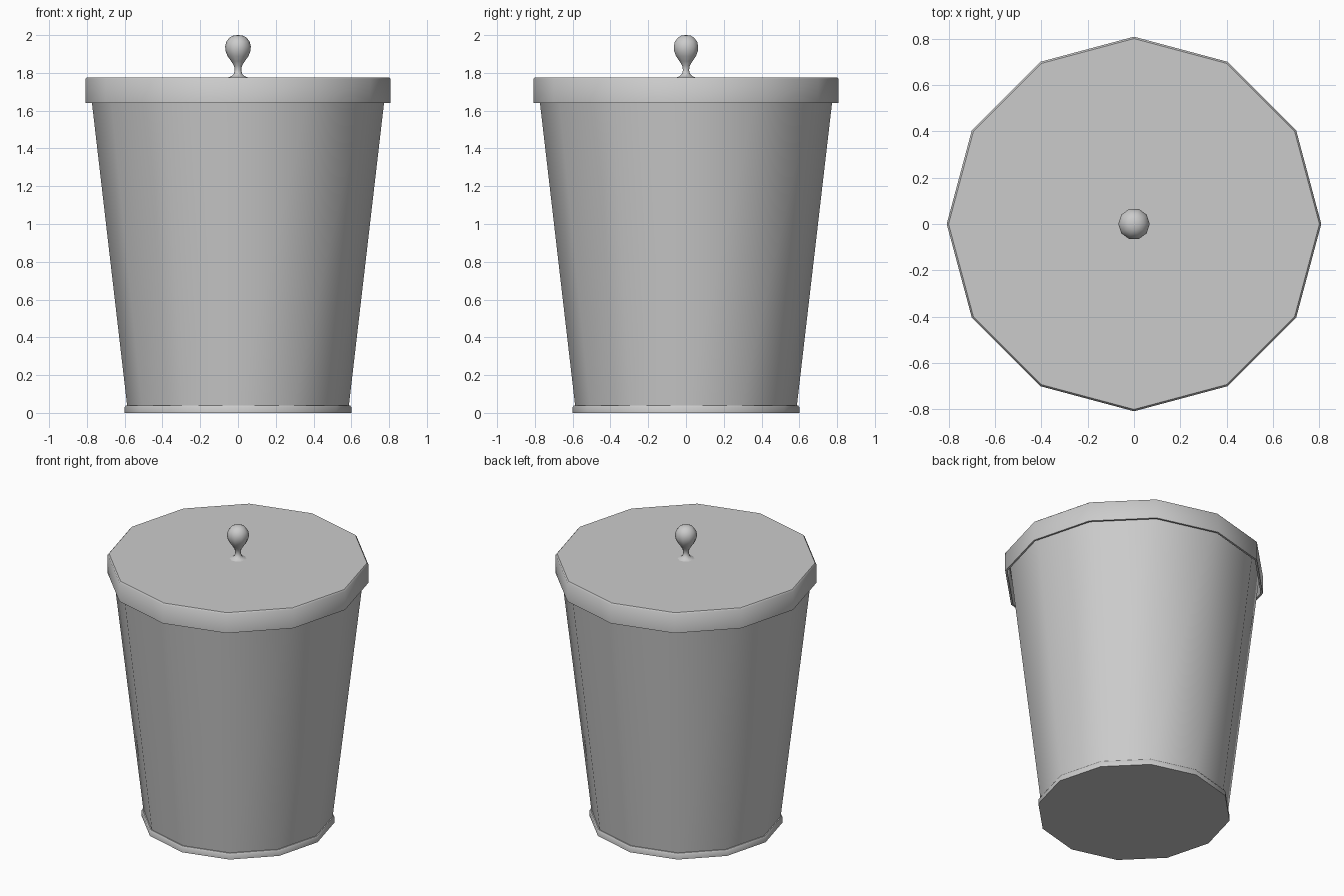
import bpy, bmesh, math

cube = bpy.data.objects.get("Cube")
if cube:
    bpy.data.objects.remove(cube, do_unlink=True)

metal = bpy.data.materials.new("grey metal")
metal.use_nodes = True
GREY = (0.6, 0.6, 0.6, 1)
metal.diffuse_color = GREY
metal.node_tree.nodes["Principled BSDF"].inputs["Base Color"].default_value = GREY


def lathe(name, profile, sides, sharp=45):
    """Spin (radius, height) points around z; zero radius closes to a tip."""
    bm = bmesh.new()
    rings = []
    for r, z in profile:
        if r == 0:
            rings.append([bm.verts.new((0, 0, z))] * sides)
        else:
            angles = [math.tau * i / sides for i in range(sides)]
            rings.append([bm.verts.new((r * math.cos(a), r * math.sin(a), z)) for a in angles])
    for low, high in zip(rings, rings[1:]):
        for i in range(sides):
            j = (i + 1) % sides
            corners = dict.fromkeys((low[i], low[j], high[j], high[i]))
            bm.faces.new(list(corners))
    mesh = bpy.data.meshes.new(name)
    bm.to_mesh(mesh)
    bm.free()
    obj = bpy.data.objects.new(name, mesh)
    bpy.context.collection.objects.link(obj)
    mesh.materials.append(metal)
    bpy.ops.object.select_all(action="DESELECT")
    obj.select_set(True)
    bpy.context.view_layer.objects.active = obj
    bpy.ops.object.shade_smooth_by_angle(angle=math.radians(sharp))
    return obj


# Tapered bin, running up inside the lid
lathe("bin_body", [(0.586, 0.03), (0.787, 1.76)], 12)

# Foot ring with a closed underside
lathe("bin_base", [(0, 0), (0.6, 0), (0.6, 0.03), (0.594, 0.04), (0.58, 0.04)], 12)

# Lid with a hanging skirt and a softened top edge
lathe("lid", [(0, 1.76), (0.795, 1.76), (0.795, 1.64), (0.808, 1.64),
              (0.808, 1.767), (0.8, 1.776), (0, 1.776)], 12)

# Knob: flared foot, thin neck, pear-shaped ball
lathe("lid_knob", [(0.055, 1.775), (0.035, 1.782), (0.022, 1.795), (0.017, 1.815),
                   (0.021, 1.838), (0.036, 1.862), (0.055, 1.888), (0.066, 1.915),
                   (0.068, 1.94), (0.062, 1.965), (0.045, 1.987), (0.024, 1.998),
                   (0, 2.0)], 10)
